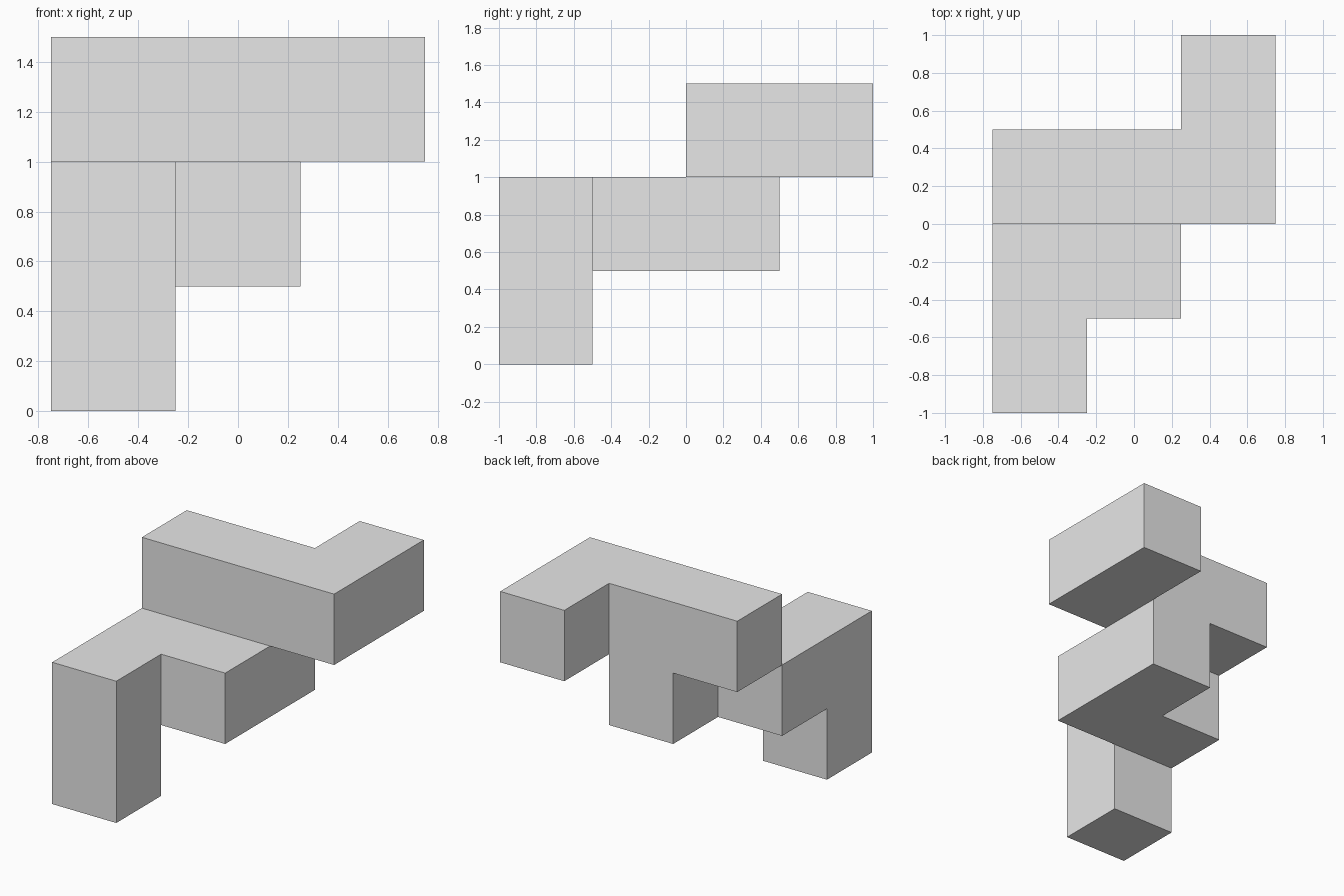
import bpy
import bmesh
from mathutils import Matrix, Vector

cube = bpy.data.objects.get("Cube")
if cube:
    bpy.data.objects.remove(cube, do_unlink=True)

UNIT = 0.5
ORIGIN = Vector((-0.5, -0.75, 0.25))  # centre of the first cell

grey = bpy.data.materials.new("light_grey")
grey.use_nodes = True
grey.diffuse_color = (0.8, 0.8, 0.8, 1)
grey.node_tree.nodes["Principled BSDF"].inputs["Base Color"].default_value = (0.8, 0.8, 0.8, 1)


def block_piece(name, cells):
    """Fuse unit cells into one solid with clean flat sides."""
    bm = bmesh.new()
    for cell in cells:
        place = Matrix.Translation(ORIGIN + Vector(cell) * UNIT)
        bmesh.ops.create_cube(bm, size=UNIT, matrix=place)
    # Drop the touching walls between neighbouring cells
    seen = {}
    for face in bm.faces:
        key = tuple(round(c * 100) for c in face.calc_center_median())
        seen.setdefault(key, []).append(face)
    inner = [f for pair in seen.values() if len(pair) > 1 for f in pair]
    bmesh.ops.delete(bm, geom=inner, context='FACES')
    bmesh.ops.remove_doubles(bm, verts=bm.verts, dist=0.001)
    bmesh.ops.dissolve_limit(bm, angle_limit=0.01, verts=bm.verts, edges=bm.edges)
    bmesh.ops.recalc_face_normals(bm, faces=bm.faces)
    mesh = bpy.data.meshes.new(name)
    bm.to_mesh(mesh)
    bm.free()
    mesh.materials.append(grey)
    obj = bpy.data.objects.new(name, mesh)
    bpy.context.collection.objects.link(obj)
    return obj


# Foot, stepped middle layer, then the L-shaped top layer
foot = [(0, 0, 0)]
middle = [(0, 0, 1), (0, 1, 1), (1, 1, 1), (1, 2, 1)]
top = [(0, 2, 2), (1, 2, 2), (2, 2, 2), (2, 3, 2)]
block_piece("puzzle_block", foot + middle + top)
